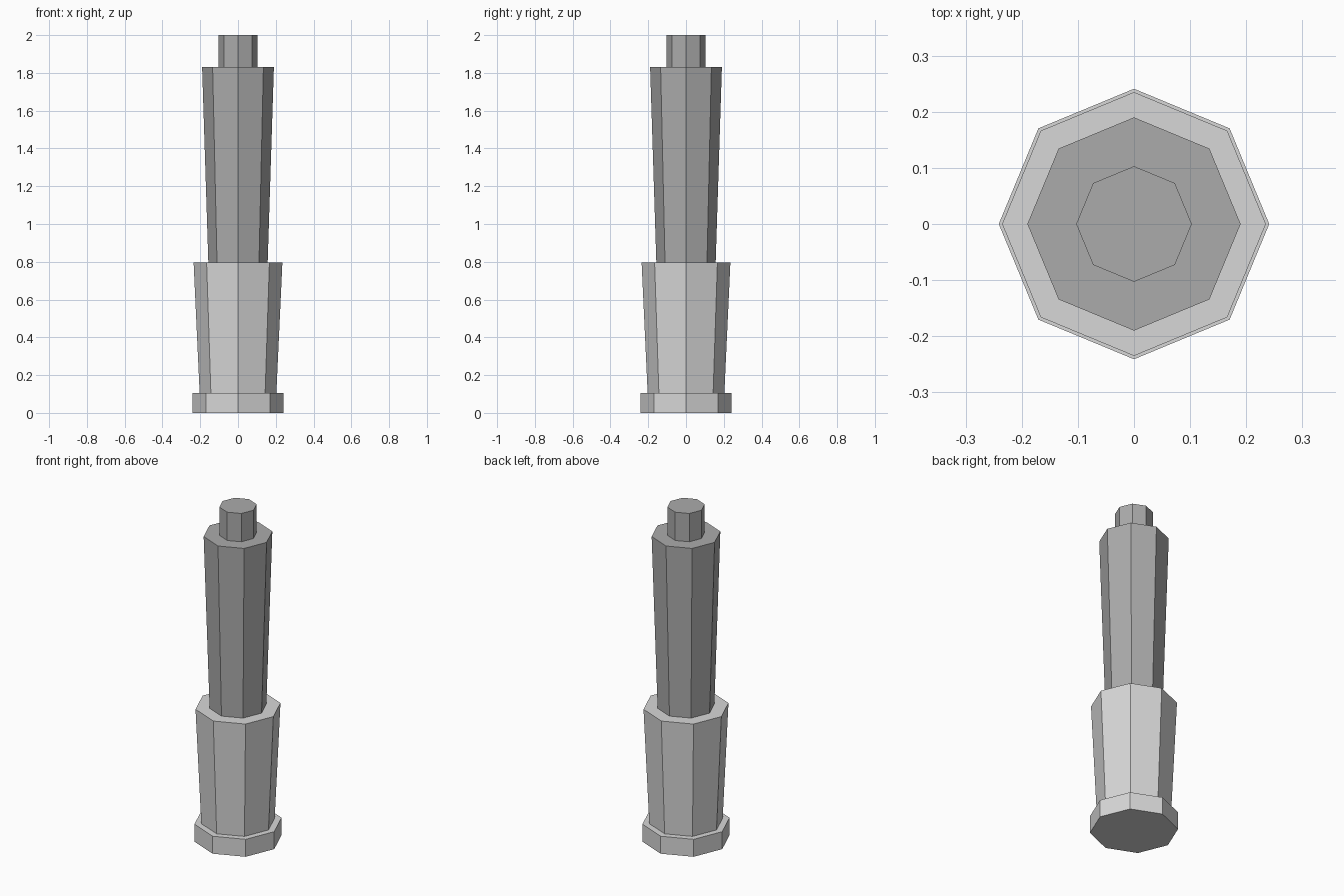
import bpy
from math import pi

cube = bpy.data.objects.get("Cube")
if cube:
    bpy.data.objects.remove(cube, do_unlink=True)


def flat_colour(name, value):
    mat = bpy.data.materials.new(name)
    colour = (value, value, value, 1)
    mat.use_nodes = True
    mat.diffuse_color = colour
    bsdf = next(n for n in mat.node_tree.nodes if n.type == 'BSDF_PRINCIPLED')
    bsdf.inputs["Base Color"].default_value = colour
    return mat


light_grey = flat_colour("light grey", 0.68)
dark_grey = flat_colour("dark grey", 0.41)


def section(name, bottom, top, bottom_radius, top_radius, mat):
    """Eight-sided tapered section with a corner on each axis."""
    bpy.ops.mesh.primitive_cone_add(
        vertices=8, radius1=bottom_radius, radius2=top_radius,
        depth=top - bottom, location=(0, 0, (bottom + top) / 2))
    obj = bpy.context.object
    obj.name = name
    obj.data.materials.append(mat)


# Stacked sections from the foot up
section("base_ring", 0, 0.105, 0.241, 0.241, light_grey)
section("lower_sleeve", 0.105, 0.795, 0.203, 0.235, light_grey)
section("upper_grip", 0.795, 1.83, 0.157, 0.19, dark_grey)
section("end_stub", 1.83, 2.0, 0.103, 0.103, dark_grey)
